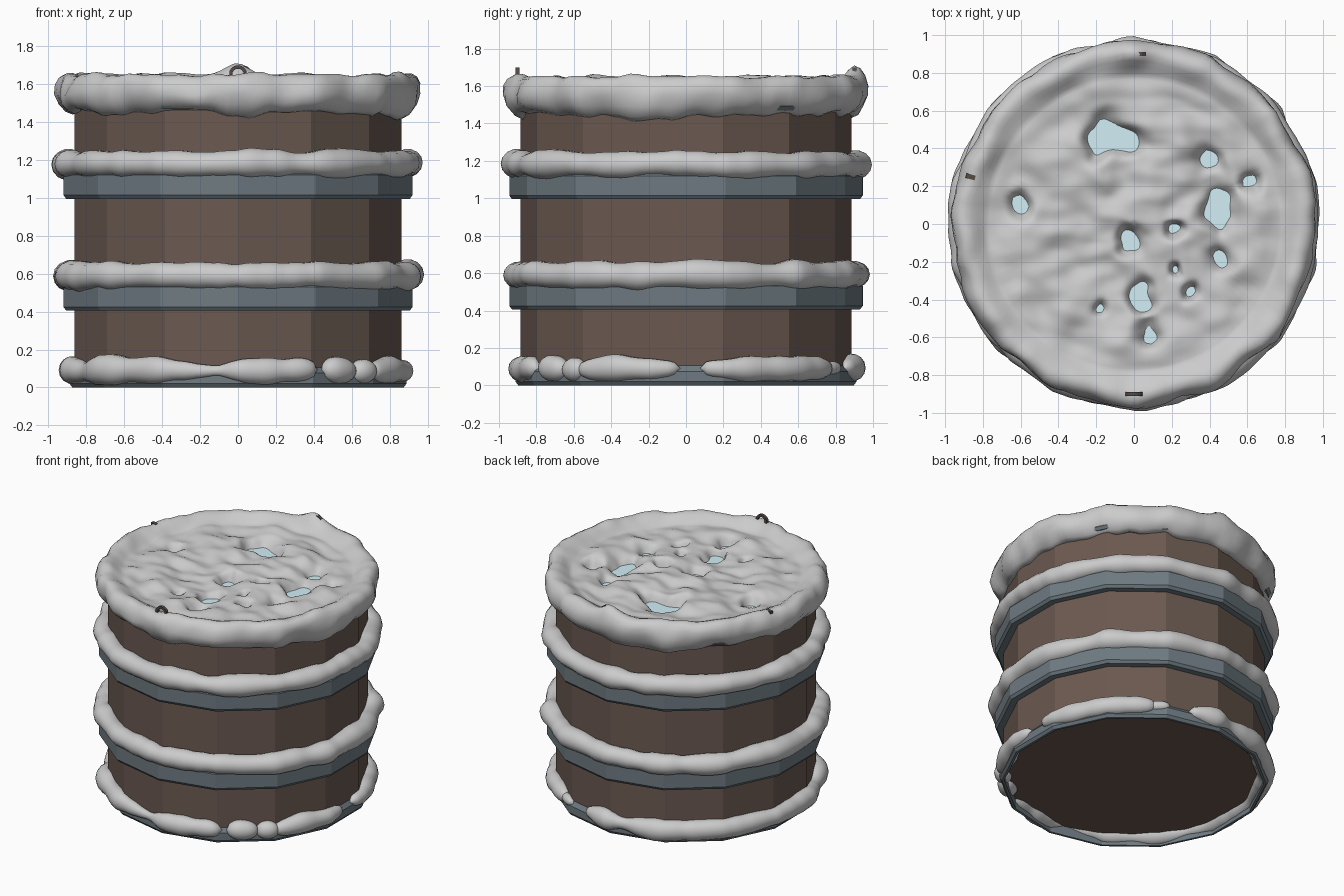
import bpy, bmesh, math
from mathutils import Vector, noise

if "Cube" in bpy.data.objects:
    bpy.data.objects.remove(bpy.data.objects["Cube"])

N = 14
TAU = 2 * math.pi


def material(name, rgb):
    m = bpy.data.materials.new(name)
    m.diffuse_color = (*rgb, 1)
    m.use_nodes = True
    m.node_tree.nodes["Principled BSDF"].inputs["Base Color"].default_value = m.diffuse_color
    return m


wood = material("wood", (0.145, 0.10, 0.08))
metal = material("metal", (0.155, 0.195, 0.22))
ice_blue = material("ice", (0.64, 0.86, 0.92))
iron = material("iron", (0.09, 0.07, 0.06))


def make(name, bm, mat=None, smooth=False):
    bmesh.ops.recalc_face_normals(bm, faces=bm.faces[:])
    me = bpy.data.meshes.new(name)
    bm.to_mesh(me)
    bm.free()
    ob = bpy.data.objects.new(name, me)
    bpy.context.collection.objects.link(ob)
    if mat:
        me.materials.append(mat)
    for p in me.polygons:
        p.use_smooth = smooth
    return ob


def bridge(bm, rows):
    for a, b in zip(rows, rows[1:]):
        n = len(a)
        for i in range(n):
            j = (i + 1) % n
            bm.faces.new((a[i], a[j], b[j], b[i]))


def lathe(name, profile, mat, closed=False):
    """14-sided turned part with a corner on the y axis."""
    bm = bmesh.new()
    rows = [[bm.verts.new((r * math.sin(TAU * k / N), r * math.cos(TAU * k / N), z))
             for k in range(N)] for r, z in profile]
    bridge(bm, rows + rows[:1] if closed else rows)
    if not closed:
        bm.faces.new(rows[0])
        bm.faces.new(rows[-1])
    return make(name, bm, mat)


def poly(a):
    """Radius of the 14-sided outline at angle a, 1 at the corners."""
    s = TAU / N
    return math.cos(s / 2) / math.cos((a - math.pi / 2) % s - s / 2)


def nz(x, y, z, f):
    return noise.noise(Vector((x, y, z)) * f)


# Barrel body, open at the top, base slightly recessed in the bottom hoop
lathe("barrel", [(0.885, 0.07), (0.885, 1.59), (0.80, 1.59), (0.80, 1.45)], wood)
# Ice surface inside
lathe("ice", [(0.80, 1.48), (0.80, 1.535)], ice_blue)

# Metal hoops
for name, z0, z1, r, ri in (("bottom_hoop", 0.0, 0.105, 0.912, 0.88), ("lower_hoop", 0.405, 0.56, 0.945, 0.86),
                            ("upper_hoop", 0.995, 1.15, 0.945, 0.86), ("rim_hoop", 1.47, 1.58, 0.93, 0.86)):
    lathe(name, [(ri, z0), (r - 0.015, z0), (r, z0 + 0.02), (r, z1 - 0.03),
                 (r - 0.025, z1), (ri, z1)], metal, closed=True)


# Snow rolls lying on the hoops
def snow_roll(name, r, z, w, h, a0=0, a1=360, necks=(), seed=0, jitter=0.2):
    full = a1 - a0 == 360
    n = max(16, int((a1 - a0) / 2))
    bm = bmesh.new()
    rows = []
    for i in range(n if full else n + 1):
        deg = a0 + (a1 - a0) * i / n
        a = math.radians(deg)
        ca, sa = math.cos(a), math.sin(a)
        k = 1 + jitter * 1.3 * nz(ca, sa, seed, 4.3) + jitter * 0.6 * nz(ca, sa, seed + 5, 9)
        if not full:
            d = min(deg - a0, a1 - deg)
            e = min(1, d / min(10, (a1 - a0) / 2))
            k *= max(0.04, math.sqrt(1 - (1 - e) ** 2))
        for nd, depth in necks:
            k *= 1 - depth * math.exp(-((deg - nd) / 5) ** 2)
        zc = z + 0.012 * nz(ca, sa, seed + 9, 3.5)
        row = []
        for j in range(14):
            b = TAU * j / 14
            rr = r * (0.35 + 0.65 * poly(a)) + w * k * math.cos(b)
            row.append(bm.verts.new((rr * ca, rr * sa, zc + h * k * math.sin(b))))
        rows.append(row)
    bridge(bm, rows + rows[:1] if full else rows)
    if not full:
        bm.faces.new(rows[0])
        bm.faces.new(rows[-1])
    return make(name, bm, None, True)


snow_roll("upper_hoop_snow", 0.911, 1.18, 0.077, 0.070, seed=3)
snow_roll("lower_hoop_snow", 0.911, 0.59, 0.077, 0.073, seed=11)
pieces = [(-60, -46, ()), (-47, -37, ()), (-40, -2, ((-8, 0.1), (-18, 0.15))),
          (5, 60, ((12, 0.2),)), (54, 66, ()),
          (75, 298, ((96, 0.35), (205, 0.2), (250, 0.15), (257, 0.3), (263, 0.55)))]
for i, (a0, a1, necks) in enumerate(pieces):
    s = 0.55 if a0 == 54 else 1
    snow_roll(f"bottom_hoop_snow_{i + 1}", 0.895, 0.09, 0.062 * s, 0.066 * s, a0, a1, necks, 20 + i)

# Snow cap: rounded rim, lumpy middle with holes down to the ice
holes = [(-.17, .49, .065), (-.09, .46, .05), (-.01, .44, .05), (-.18, .41, .045), (.40, .34, .045),
         (.46, .13, .05), (.42, .06, .05), (.46, .02, .04), (.61, .22, .035), (-.60, .10, .04),
         (-.02, -.09, .048), (.21, -.03, .03), (.46, -.18, .04), (.02, -.37, .05), (.05, -.43, .04),
         (.30, -.36, .028), (-.18, -.45, .025), (.08, -.59, .048), (.22, -.25, .022)]
rim = [(.83, 1.47), (.88, 1.445), (.92, 1.46), (.955, 1.50), (.972, 1.55), (.966, 1.60), (.948, 1.635),
       (.92, 1.652), (.89, 1.652), (.86, 1.642), (.83, 1.626), (.80, 1.612)]
rings = 54
profile = rim + [(.78 * (1 - i / rings), 1.603) for i in range(rings)]
A = 150
bm = bmesh.new()
rows = []
for idx, (r, z) in enumerate(profile):
    row = []
    for k in range(A):
        a = TAU * k / A
        ca, sa = math.cos(a), math.sin(a)
        outer = min(1, max(0, (r - 0.79) / 0.11))
        low = max(0, (1.55 - z) / 0.1) if idx < 5 else 0
        p = 1 + outer * 0.5 * (poly(a) - 1)
        rr = r * p + outer * (0.03 * nz(ca, sa, z, 4) + 0.014 * nz(ca, sa, z, 9))
        zz = z + low * (0.035 * nz(ca, sa, 2, 3.7) + 0.018 * nz(ca, sa, 4, 8))
        zz += (1 - min(1, low)) * outer * (0.022 * nz(ca, sa, 7, 5) + 0.01 * nz(ca, sa, 8, 11))
        x, y = rr * ca, rr * sa
        if idx > 8:
            # lumps inside the rim
            f = min(1, max(0, (0.86 - r) / 0.16))
            zz += f * (0.042 * nz(x, y, 1, 4.5) + 0.022 * nz(x * .8, y * 1.2, 3, 9))
            # holes with slightly uneven outlines
            wx, wy = x + 0.03 * nz(x, y, 5, 11), y + 0.03 * nz(x, y, 9, 11)
            keep = 1
            for hx, hy, hr in holes:
                keep *= 1 - math.exp(-0.65 * ((wx - hx) ** 2 + (wy - hy) ** 2) / hr ** 2)
            zz = 1.475 + (zz - 1.475) * keep
        # peak at the back over the buried handle
        if idx > 5:
            zz += 0.06 * math.exp(-(x / 0.085) ** 2 - ((y - 0.9) / 0.06) ** 2)
        row.append(bm.verts.new((x, y, zz)))
    rows.append(row)
bridge(bm, rows)
bm.faces.new(rows[-1])
make("snow_cap", bm, None, True)

# Iron handle loops poking out of the snow
for name, cx, cy, top in (("front_handle", 0.0, -0.90, 1.70), ("back_handle", 0.025, 0.90, 1.70)):
    bm = bmesh.new()
    rows = []
    for i in range(9):
        b = math.pi * i / 8
        drop = 0.05 if i in (0, 8) else 0
        rows.append([bm.verts.new((cx + rad * math.cos(b), cy + dy, top - 0.048 + rad * math.sin(b) - drop))
                     for rad, dy in ((0.048, -.011), (0.048, .011), (0.03, .011), (0.03, -.011))])
    bridge(bm, rows)
    bm.faces.new(rows[0])
    bm.faces.new(rows[-1])
    make(name, bm, iron)

# Small iron studs showing through the snow
for i, (x, y, z) in enumerate(((0.735, -0.585, 1.53), (-0.865, 0.25, 1.635))):
    bm = bmesh.new()
    bmesh.ops.create_cube(bm, size=1)
    bmesh.ops.scale(bm, vec=(0.05, 0.025, 0.035), verts=bm.verts[:])
    ob = make(f"iron_stud_{i + 1}", bm, iron)
    ob.location = (x, y, z)
    ob.rotation_euler.z = math.atan2(y, x)
